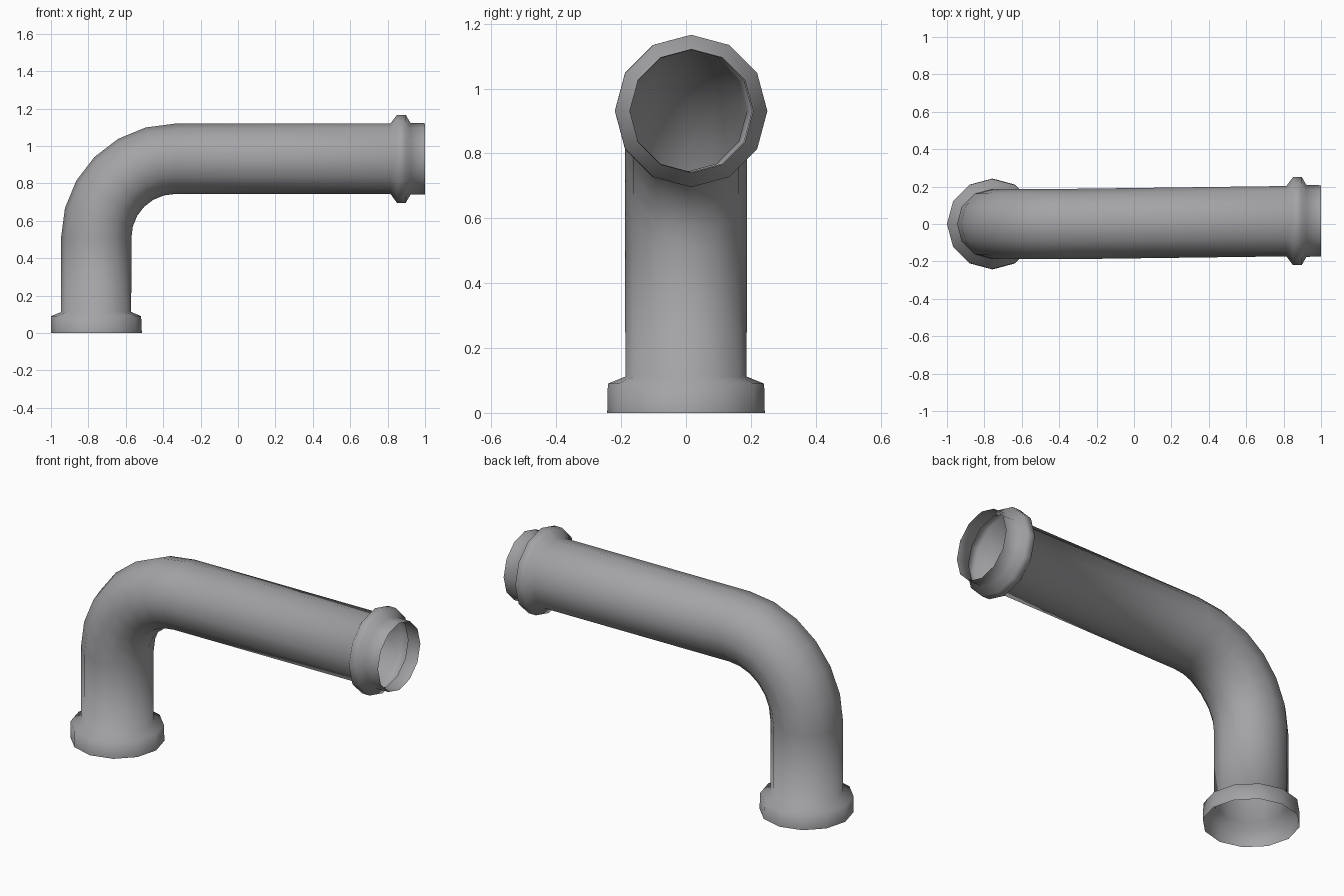
import bpy, bmesh, math
from mathutils import Vector

if "Cube" in bpy.data.objects:
    bpy.data.objects.remove(bpy.data.objects["Cube"])

SIDES = 12
BEND_STEPS = 6
BEND_CENTRE = Vector((-0.337, 0, 0.51))
BEND_R = 0.421

# Stations along the pipe: centre, heading angle (0 = up, 90 deg = +x), radius
stations = []


def upright(z, r, x=-0.758):
    stations.append((Vector((x, 0, z)), 0.0, r))


def level(x, r):
    y = 0.003 + 0.014 * (x + 0.33) / 1.33
    stations.append((Vector((x, y, 0.931)), math.pi / 2, r))


# Base flange and riser
upright(0.0, 0.243, -0.757)
upright(0.09, 0.241, -0.759)
upright(0.112, 0.187)

# Elbow
for i in range(BEND_STEPS + 1):
    a = math.pi / 2 * i / BEND_STEPS
    offset = Vector((-math.cos(a), 0, math.sin(a))) * BEND_R
    stations.append((BEND_CENTRE + offset, a, 0.188))

# Horizontal run, raised collar and open spigot
for x, r in ((0.815, 0.188), (0.85, 0.235), (0.897, 0.235), (0.922, 0.192), (1.0, 0.19)):
    level(x, r)

# Skin the rings into one open tube
bm = bmesh.new()
rings = []
for centre, a, r in stations:
    outward = Vector((-math.cos(a), 0, math.sin(a)))
    side = Vector((0, 1, 0))
    ring = []
    for k in range(SIDES):
        t = math.tau * k / SIDES
        ring.append(bm.verts.new(centre + (outward * math.cos(t) + side * math.sin(t)) * r))
    rings.append(ring)
for lower, upper in zip(rings, rings[1:]):
    for k in range(SIDES):
        n = (k + 1) % SIDES
        bm.faces.new((lower[k], upper[k], upper[n], lower[n])).smooth = True
bmesh.ops.recalc_face_normals(bm, faces=bm.faces)

mesh = bpy.data.meshes.new("elbow_pipe")
bm.to_mesh(mesh)
bm.free()
pipe = bpy.data.objects.new("elbow_pipe", mesh)
bpy.context.collection.objects.link(pipe)

# Dark metal colour
metal = bpy.data.materials.new("dark_metal")
metal.diffuse_color = (0.37, 0.37, 0.385, 1)
metal.use_nodes = True
metal.node_tree.nodes["Principled BSDF"].inputs["Base Color"].default_value = metal.diffuse_color
mesh.materials.append(metal)
